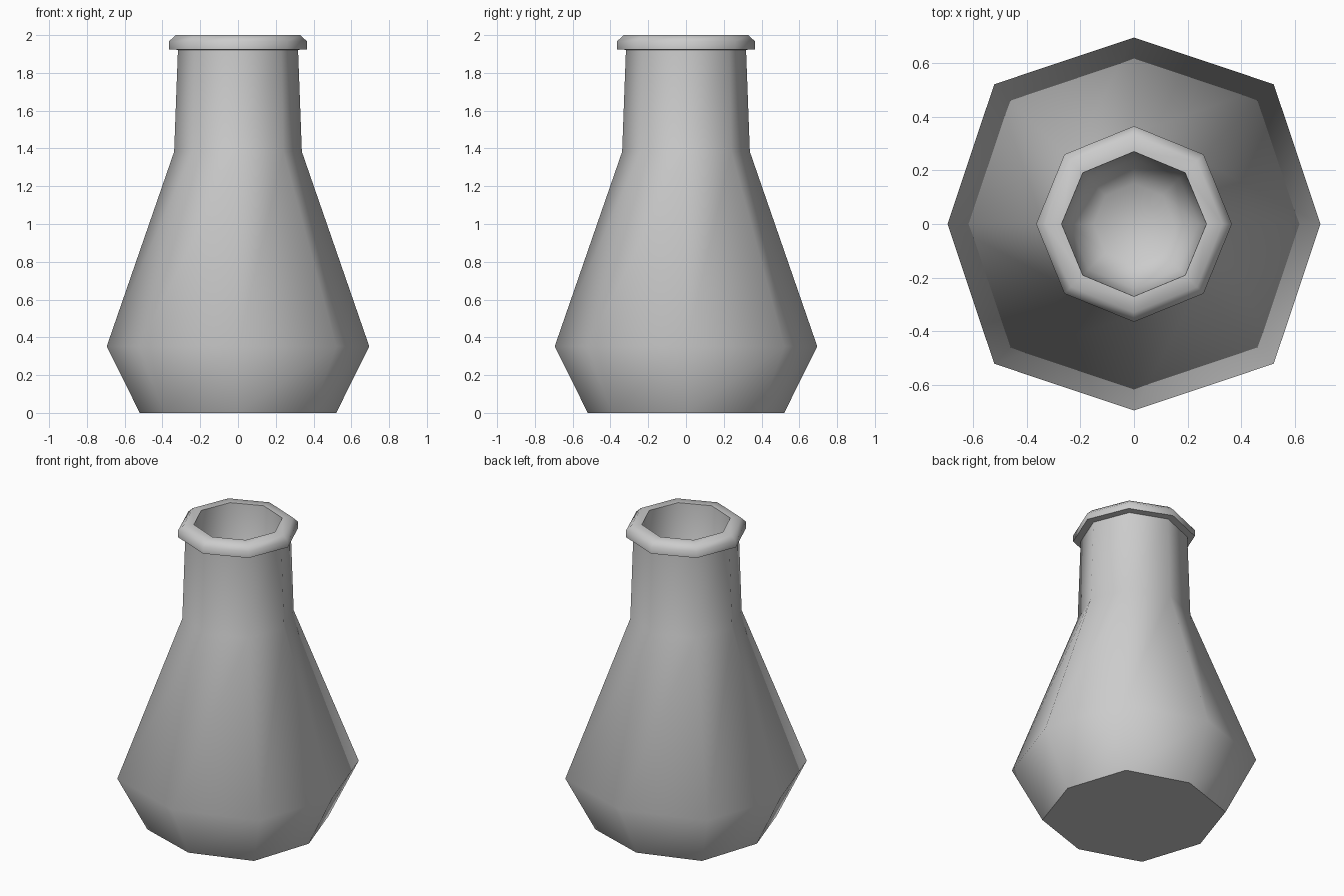
import bpy, bmesh, math

if "Cube" in bpy.data.objects:
    bpy.data.objects.remove(bpy.data.objects["Cube"])

SIDES = 8

# (radius at the axis corners, radius at the diagonal corners, height),
# running from the base, up the outside, over the lip and down inside
PROFILE = [
    (0.52, 0.553, 0.0),      # base
    (0.695, 0.737, 0.352),   # widest ring
    (0.338, 0.34, 1.383),    # shoulder
    (0.318, 0.322, 1.922),   # neck top
    (0.365, 0.367, 1.925),   # underside of lip
    (0.365, 0.367, 1.967),   # lip side
    (0.33, 0.332, 2.0),      # lip top
    (0.27, 0.27, 2.0),       # mouth
    (0.24, 0.24, 1.45),      # inner wall
    (0.15, 0.15, 1.37),      # inner floor
]


def lathe(name, profile):
    bm = bmesh.new()
    rings = []
    for axis_r, diag_r, z in profile:
        ring = []
        for i in range(SIDES):
            a = 2 * math.pi * i / SIDES
            r = diag_r if i % 2 else axis_r
            ring.append(bm.verts.new((r * math.cos(a), r * math.sin(a), z)))
        rings.append(ring)
    for low, high in zip(rings, rings[1:]):
        for i in range(SIDES):
            j = (i + 1) % SIDES
            bm.faces.new((low[i], low[j], high[j], high[i]))
    bm.faces.new(rings[0][::-1])
    bm.faces.new(rings[-1])
    bmesh.ops.recalc_face_normals(bm, faces=bm.faces)
    mesh = bpy.data.meshes.new(name)
    bm.to_mesh(mesh)
    bm.free()
    obj = bpy.data.objects.new(name, mesh)
    bpy.context.collection.objects.link(obj)
    return obj


# Eight-sided flask with crisp base, lip underside and mouth edges
flask = lathe("flask", PROFILE)
bpy.context.view_layer.objects.active = flask
flask.select_set(True)
bpy.ops.object.shade_smooth_by_angle(angle=math.radians(55))
